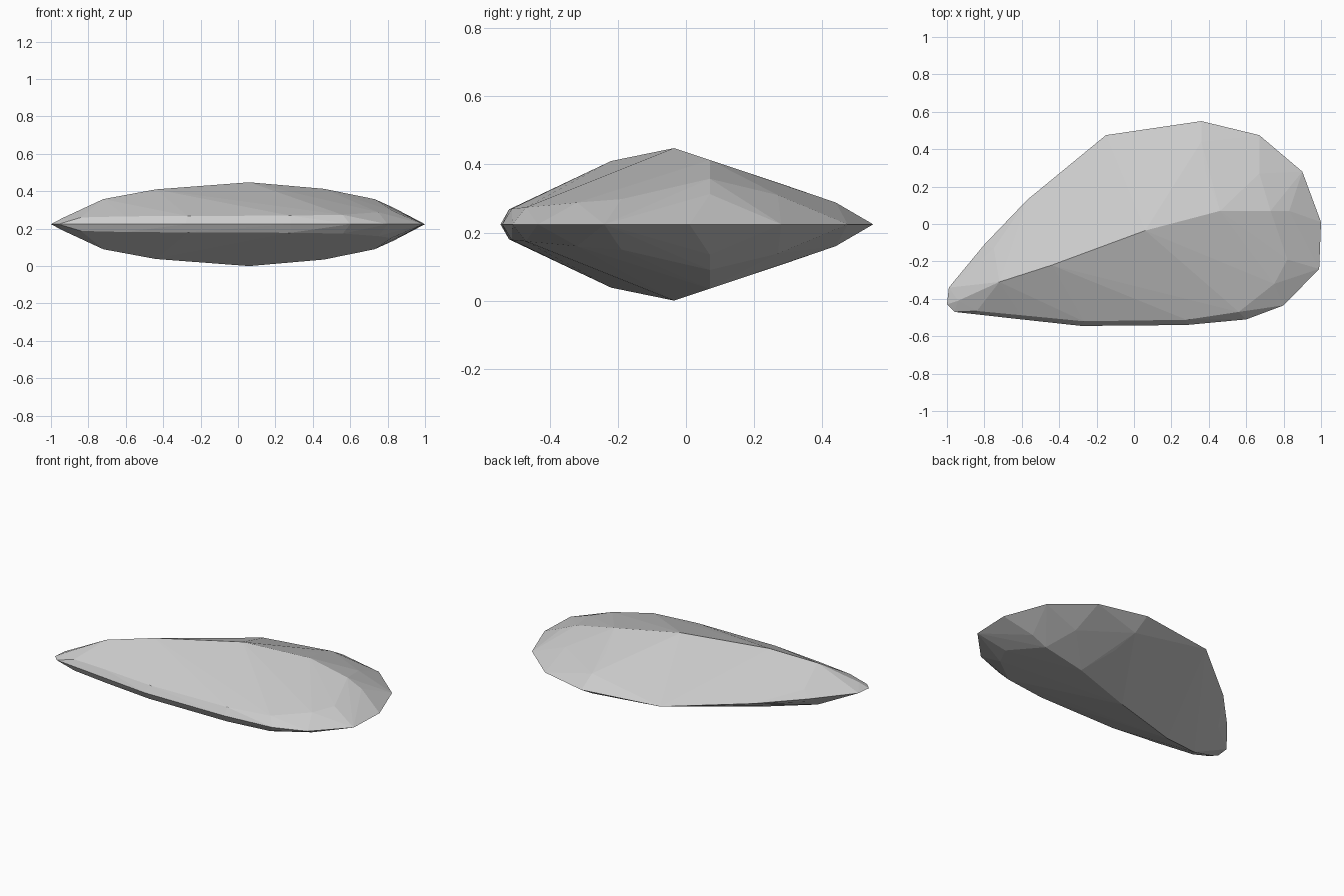
import bpy, bmesh

if "Cube" in bpy.data.objects:
    bpy.data.objects.remove(bpy.data.objects["Cube"])

MID = 0.226  # height of the sharp rim, the model mirrors about it

# rim outline seen from above
rim = [(-1, -.43), (-.99, -.34), (-.8, -.11), (-.57, .13), (-.15, .475),
       (.36, .55), (.67, .475), (.9, .28), (1, .01), (.99, -.24), (.8, -.435),
       (.6, -.51), (.28, -.54), (-.28, -.545), (-.62, -.508), (-.96, -.47)]

# diagonal crest
crest = [(-.94, -.41, .258), (-.72, -.31, .36), (-.44, -.22, .412),
         (.06, -.035, .45), (.46, .07, .415), (.73, .07, .36), (.83, .07, .315)]

# bevel break between crest facets and rim
shoulder = [(-.84, -.465, .262), (-.6, -.488, .268), (-.27, -.52, .27),
            (.28, -.512, .272), (.56, -.47, .276), (.75, -.32, .29),
            (.82, -.19, .3), (.67, .27, .312), (.38, .28, .345),
            (.36, .44, .29), (-.75, -.13, .266)]

bm = bmesh.new()
for x, y in rim:
    bm.verts.new((x, y, MID))
for x, y, z in crest + shoulder:
    for side in (1, -1):
        bm.verts.new((x, y, MID + side * (z - MID)))

# faceted skin around the points
res = bmesh.ops.convex_hull(bm, input=bm.verts[:])
loose = [v for v in bm.verts if not v.link_faces]
bmesh.ops.delete(bm, geom=loose, context='VERTS')
bmesh.ops.recalc_face_normals(bm, faces=bm.faces[:])

# rest on the ground
low = min(v.co.z for v in bm.verts)
bmesh.ops.translate(bm, verts=bm.verts[:], vec=(0, 0, -low))

mesh = bpy.data.meshes.new("faceted_stone")
bm.to_mesh(mesh)
bm.free()
bpy.context.collection.objects.link(bpy.data.objects.new("faceted_stone", mesh))
